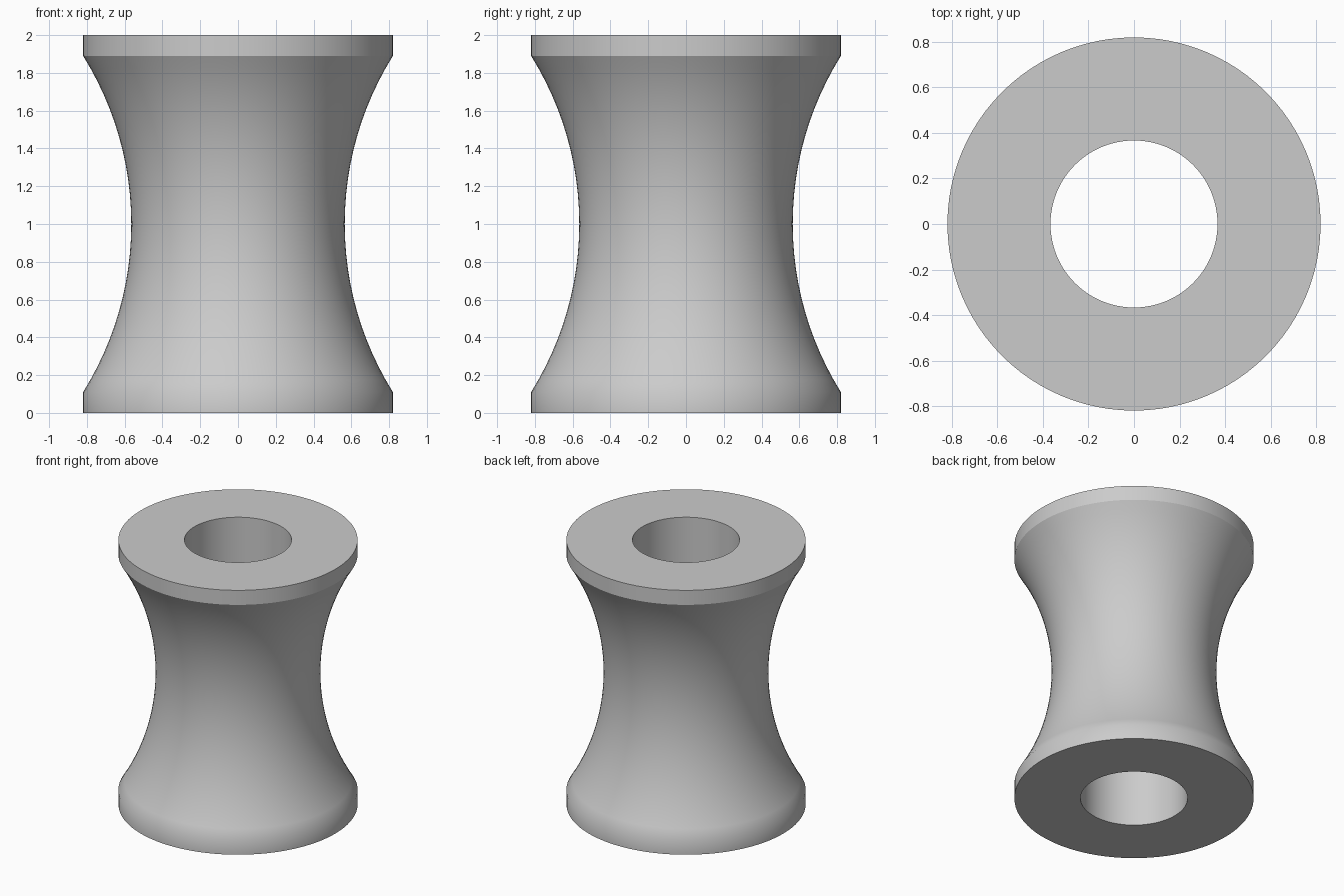
import bpy, bmesh, math

cube = bpy.data.objects.get("Cube")
if cube:
    bpy.data.objects.remove(cube, do_unlink=True)

RIM, WAIST, BORE = 0.82, 0.565, 0.367   # radii
HEIGHT, LIP = 2.0, 0.11                 # overall height and rim band height
SEGMENTS, ARC_STEPS = 96, 24

# Plain grey material
grey = bpy.data.materials.new("light grey")
grey.use_nodes = True
colour = (0.6, 0.6, 0.6, 1.0)
grey.diffuse_color = colour
grey.node_tree.nodes["Principled BSDF"].inputs["Base Color"].default_value = colour

# Closed half-section: bore, rims and a circular arc forming the waist
half = HEIGHT / 2 - LIP
sag = RIM - WAIST
arc_radius = (half ** 2 + sag ** 2) / (2 * sag)
sweep = math.asin(half / arc_radius)
profile = [(BORE, 0), (RIM, 0)]
for i in range(ARC_STEPS + 1):
    a = sweep * (2 * i / ARC_STEPS - 1)
    profile.append((WAIST + arc_radius * (1 - math.cos(a)),
                    HEIGHT / 2 + arc_radius * math.sin(a)))
profile += [(RIM, HEIGHT), (BORE, HEIGHT)]

# Revolve the section around the vertical axis
bm = bmesh.new()
verts = [bm.verts.new((r, 0, z)) for r, z in profile]
edges = [bm.edges.new((v, verts[(i + 1) % len(verts)])) for i, v in enumerate(verts)]
bmesh.ops.spin(bm, geom=verts + edges, cent=(0, 0, 0), axis=(0, 0, 1),
               angle=math.tau, steps=SEGMENTS, use_duplicate=False)
bmesh.ops.remove_doubles(bm, verts=bm.verts, dist=1e-4)
bmesh.ops.recalc_face_normals(bm, faces=bm.faces)

# Smooth shading, sharp at the flat ends and under the upper rim
for f in bm.faces:
    f.smooth = True
for e in bm.edges:
    under_rim = all(abs(v.co.z - (HEIGHT - LIP)) < 1e-3 for v in e.verts)
    e.smooth = not (under_rim or e.calc_face_angle(0) > math.radians(45))

mesh = bpy.data.meshes.new("waisted_roller")
bm.to_mesh(mesh)
bm.free()
mesh.materials.append(grey)
roller = bpy.data.objects.new("waisted_roller", mesh)
bpy.context.collection.objects.link(roller)
